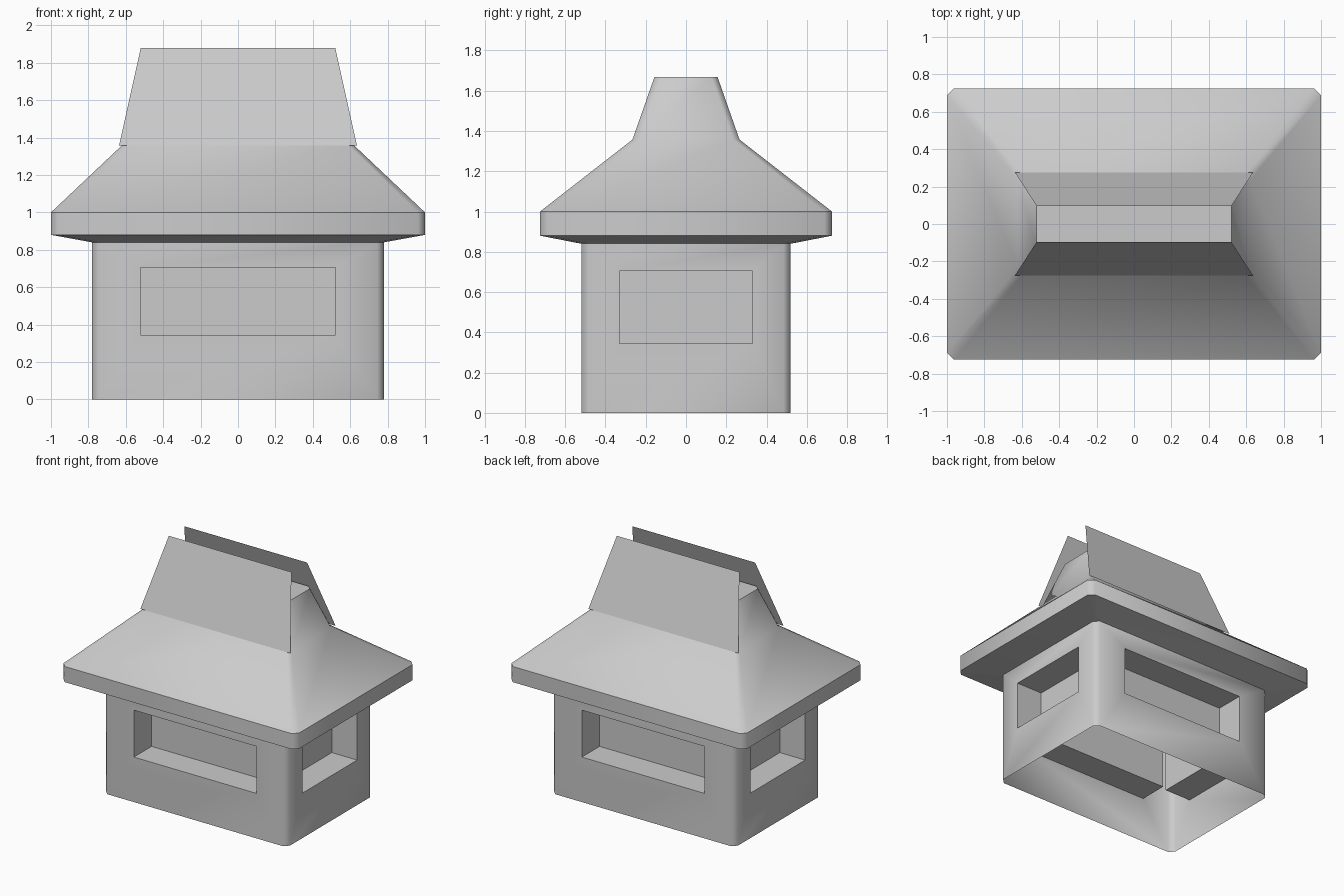
import bpy, bmesh, math
from mathutils import Vector

if "Cube" in bpy.data.objects:
    bpy.data.objects.remove(bpy.data.objects["Cube"])


def ring(hx, hy, z, c):
    """Chamfered rectangle, counter-clockwise from above; even sides are the long flat ones."""
    pts = [(hx, -hy + c), (hx, hy - c), (hx - c, hy), (-hx + c, hy),
           (-hx, hy - c), (-hx, -hy + c), (-hx + c, -hy), (hx - c, -hy)]
    return [Vector((x, y, z)) for x, y in pts]


def loft(bm, rings, cap=False, skip=()):
    """Bridge consecutive closed rings, optionally closing the last one."""
    rows = [[bm.verts.new(p) for p in r] for r in rings]
    n = len(rows[0])
    for a, b in zip(rows, rows[1:]):
        for i in range(n):
            if i not in skip:
                j = (i + 1) % n
                bm.faces.new((a[i], a[j], b[j], b[i]))
    if cap:
        bm.faces.new(rows[-1])


def finish(name, bm, smooth=True):
    bmesh.ops.remove_doubles(bm, verts=bm.verts, dist=1e-5)
    mesh = bpy.data.meshes.new(name)
    bm.to_mesh(mesh)
    bm.free()
    ob = bpy.data.objects.new(name, mesh)
    bpy.context.collection.objects.link(ob)
    if smooth:
        bpy.ops.object.select_all(action='DESELECT')
        ob.select_set(True)
        bpy.context.view_layer.objects.active = ob
        bpy.ops.object.shade_smooth_by_angle(angle=math.radians(45.4))
    return ob


# Body: open-bottomed walls with a recessed window pocket on each side
bm = bmesh.new()
low, high = ring(0.78, 0.52, 0, 0.035), ring(0.78, 0.52, 0.84, 0.035)
loft(bm, [low, high], skip=(0, 2, 4, 6))
up = Vector((0, 0, 1))
for i in (0, 2, 4, 6):
    a, b = low[i], low[i + 1]
    mid, u = (a + b) / 2, (b - a).normalized()
    inward = up.cross(u)
    half = 0.33 if i in (0, 4) else 0.52
    opening = [mid + u * s * half + up * z
               for s, z in ((-1, 0.345), (1, 0.345), (1, 0.705), (-1, 0.705))]
    pocket = [p + inward * 0.215 for p in opening]
    loft(bm, [[a, b, high[i + 1], high[i]], opening, pocket], cap=True)
finish("body_walls", bm)

# Roof: sloped eave underside, fascia, shallow hip, steep hip and flat top
bm = bmesh.new()
loft(bm, [ring(0.78, 0.52, 0.84, 0.035),
          ring(1.0, 0.725, 0.88, 0.038),
          ring(1.0, 0.725, 1.0, 0.038),
          ring(0.622, 0.266, 1.357, 0.03),
          ring(0.52, 0.157, 1.667, 0.03)], cap=True)
finish("roof", bm)

# Thin sloping flaps either side of the roof top
for name, s in (("front_flap", -1), ("back_flap", 1)):
    bm = bmesh.new()
    pts = [(-0.636, 0.275, 1.357), (0.636, 0.275, 1.357),
           (0.52, 0.095, 1.88), (-0.52, 0.095, 1.88)]
    bm.faces.new([bm.verts.new((-s * x, s * y, z)) for x, y, z in pts])
    finish(name, bm, smooth=False)
